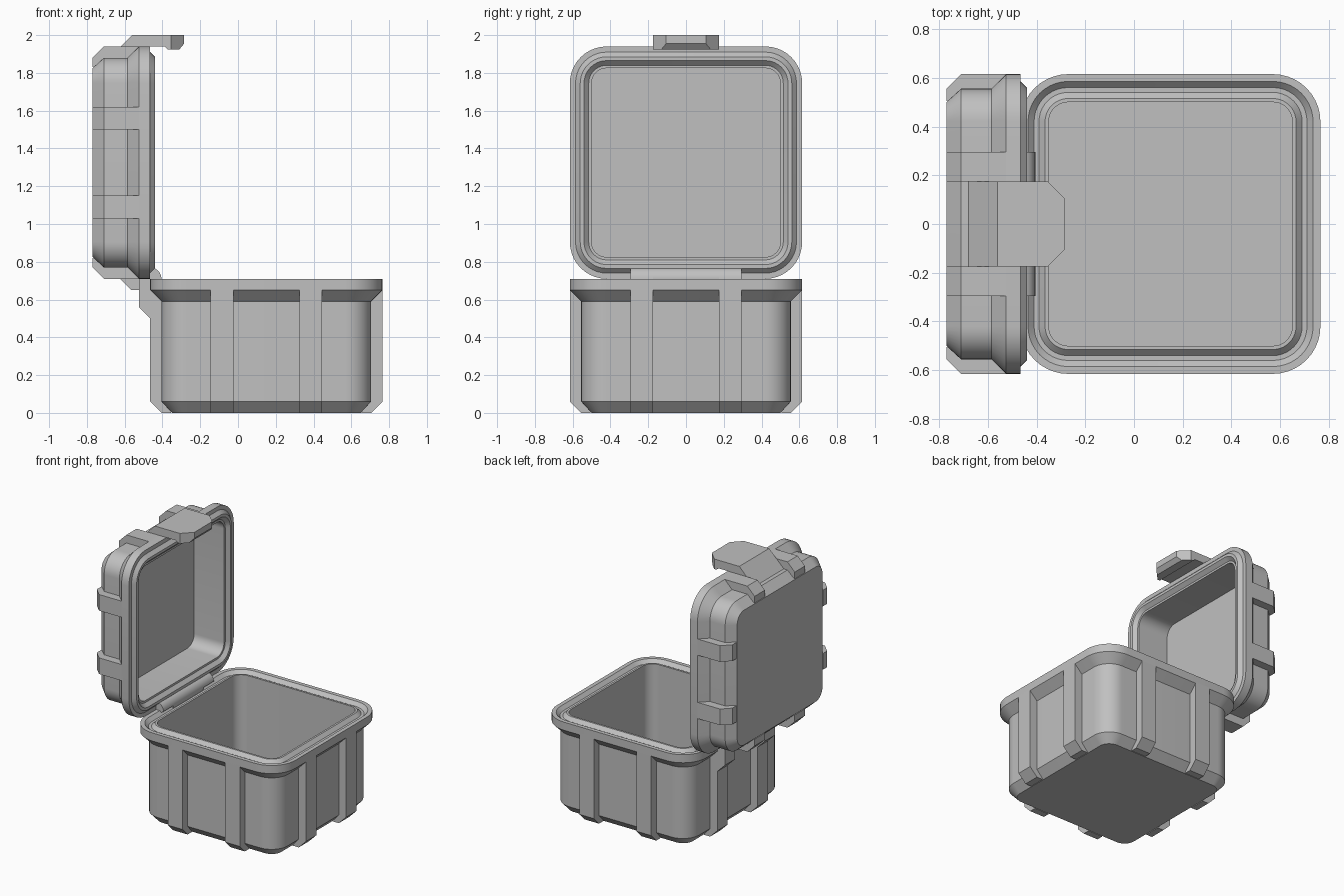
import bpy, bmesh, math
from mathutils import Matrix, Vector

if "Cube" in bpy.data.objects:
    bpy.data.objects.remove(bpy.data.objects["Cube"], do_unlink=True)

# Single plain grey
grey = bpy.data.materials.new("plain grey")
grey.use_nodes = True
COLOUR = (0.53, 0.53, 0.53, 1)
grey.diffuse_color = COLOUR
grey.node_tree.nodes["Principled BSDF"].inputs["Base Color"].default_value = COLOUR

BASE = Matrix.Translation((0.15, 0, 0))
LID = Matrix.Translation((-0.465, 0, 1.325)) @ Matrix.Rotation(-math.pi / 2, 4, 'Y')
CORNER = 0.42                      # corner arc centre, shared by every ring
HINGE = Vector((-0.465, 0.71))     # hinge axis in x, z


def finish(bm, name, matrix=Matrix()):
    bmesh.ops.transform(bm, matrix=matrix, verts=bm.verts)
    bmesh.ops.recalc_face_normals(bm, faces=bm.faces)
    mesh = bpy.data.meshes.new(name)
    bm.to_mesh(mesh)
    bm.free()
    mesh.materials.append(grey)
    obj = bpy.data.objects.new(name, mesh)
    bpy.context.collection.objects.link(obj)
    bpy.ops.object.select_all(action='DESELECT')
    obj.select_set(True)
    bpy.context.view_layer.objects.active = obj
    bpy.ops.object.shade_smooth_by_angle(angle=math.radians(30))
    return obj


def ring(bm, half, z, steps=10):
    """Rounded square of the given half width."""
    verts = []
    for k in range(4):
        mid = (k + 0.5) * math.pi / 2
        cx = math.copysign(CORNER, math.cos(mid))
        cy = math.copysign(CORNER, math.sin(mid))
        for i in range(steps + 1):
            a = (k + i / steps) * math.pi / 2
            r = half - CORNER
            verts.append(bm.verts.new((cx + r * math.cos(a), cy + r * math.sin(a), z)))
    return verts


def shell(name, profile, matrix):
    """Loft rounded squares from the outer bottom, over the rim, to the floor."""
    bm = bmesh.new()
    rings = [ring(bm, h, z) for h, z in profile]
    for a, b in zip(rings, rings[1:]):
        n = len(a)
        for i in range(n):
            j = (i + 1) % n
            bm.faces.new((a[i], a[j], b[j], b[i]))
    bm.faces.new(rings[0])
    bm.faces.new(rings[-1])
    return finish(bm, name, matrix)


def prism(bm, profile, y0, y1, turn=0):
    """Extrude an x, z profile along y, then turn it about z."""
    rot = Matrix.Rotation(turn, 3, 'Z')
    ends = [[bm.verts.new(rot @ Vector((x, y, z))) for x, z in profile] for y in (y0, y1)]
    n = len(profile)
    for i in range(n):
        j = (i + 1) % n
        bm.faces.new((ends[0][i], ends[0][j], ends[1][j], ends[1][i]))
    bm.faces.new(ends[0])
    bm.faces.new(ends[1])


def ribs(name, profile, matrix):
    bm = bmesh.new()
    for k in range(4):
        for y0, y1 in ((-0.295, -0.175), (0.175, 0.295)):
            prism(bm, profile, y0, y1, k * math.pi / 2)
    return finish(bm, name, matrix)


def arc(start, end, radius=0.06, steps=12):
    angles = [math.radians(start + (end - start) * i / steps) for i in range(steps + 1)]
    return [(HINGE.x + radius * math.cos(a), HINGE.y + radius * math.sin(a)) for a in angles]


# Open box with a seal groove in its rim
shell("base_shell", [
    (0.5, 0), (0.555, 0.06), (0.555, 0.59), (0.615, 0.65), (0.615, 0.71),
    (0.585, 0.71), (0.56, 0.685), (0.54, 0.685), (0.515, 0.71), (0.5, 0.71),
    (0.5, 0.06)], BASE)
ribs("base_ribs", [(0.505, 0), (0.555, 0), (0.615, 0.06), (0.615, 0.66), (0.505, 0.66)], BASE)

# Lid standing open, with a seal ridge that fits the groove
shell("lid_shell", [
    (0.5, 0.305), (0.555, 0.245), (0.555, 0.12), (0.615, 0.06), (0.615, 0),
    (0.585, 0), (0.56, -0.025), (0.54, -0.025), (0.515, 0), (0.5, 0),
    (0.5, 0.245)], LID)
ribs("lid_ribs", [(0.505, 0.305), (0.555, 0.305), (0.615, 0.245), (0.615, 0.05),
                  (0.505, 0.05)], LID)

# Outer hinge knuckles on the base
bm = bmesh.new()
knuckle = [(-0.44, 0.5), (-0.465, 0.5), (-0.525, 0.56)] + arc(180, 0) + [(-0.44, 0.69)]
for y0, y1 in ((-0.295, -0.175), (0.175, 0.295)):
    prism(bm, knuckle, y0, y1)
finish(bm, "base_hinge_knuckles")

# Middle hinge knuckle on the lid
bm = bmesh.new()
prism(bm, [(-0.685, 0.77), (-0.565, 0.65)] + arc(-90, 90), -0.175, 0.175)
finish(bm, "lid_hinge_knuckle")

# Latch with clipped front corners
bm = bmesh.new()
prism(bm, [(-0.685, 1.875), (-0.56, 2), (-0.285, 2), (-0.285, 1.955), (-0.31, 1.925),
           (-0.372, 1.925), (-0.388, 1.94), (-0.5, 1.94), (-0.5, 1.875)], -0.175, 0.175)
for side in (-1, 1):
    cut = bmesh.ops.bisect_plane(
        bm, geom=bm.verts[:] + bm.edges[:] + bm.faces[:], clear_outer=True,
        plane_co=(-0.355, side * 0.175, 0), plane_no=(1, side, 0))
    rim = [e for e in cut["geom_cut"] if isinstance(e, bmesh.types.BMEdge)]
    bmesh.ops.holes_fill(bm, edges=rim, sides=0)
finish(bm, "latch")
